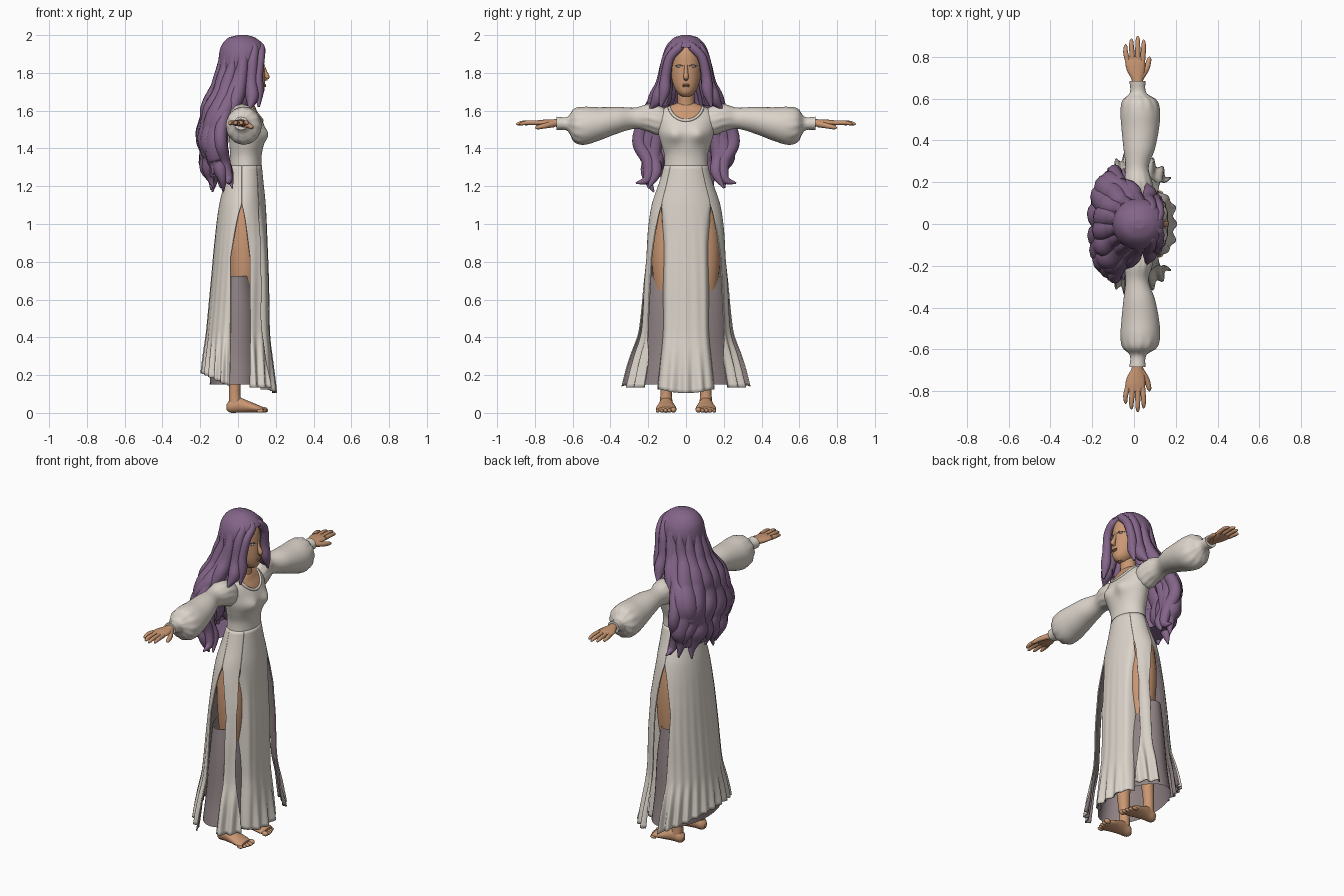
import bpy, bmesh
from mathutils import Vector
from math import sin, cos, pi, asin, acos, exp, radians

if "Cube" in bpy.data.objects:
    bpy.data.objects.remove(bpy.data.objects["Cube"])
def material(name, *rgb):
    m = bpy.data.materials.new(name)
    m.diffuse_color = (*rgb, 1)
    m.use_nodes = True
    m.node_tree.nodes["Principled BSDF"].inputs["Base Color"].default_value = m.diffuse_color
    return m
DRESS = material("cream_cloth", 0.71, 0.655, 0.59)
LINING = material("mauve_grey_lining", 0.28, 0.225, 0.23)
SKIN = material("warm_skin", 0.59, 0.31, 0.17)
HAIR = material("purple_hair", 0.23, 0.13, 0.25)
LIPS = material("lip_brown", 0.45, 0.21, 0.13)
DARK = material("dark_brown", 0.06, 0.04, 0.04)
EYE = material("eye_grey", 0.42, 0.43, 0.46)

def clamp(v, lo=0.0, hi=1.0):
    return max(lo, min(hi, v))

def interp(table, k):
    """Smooth interpolation of table rows by their first column."""
    t = sorted(table)
    k = clamp(k, t[0][0], t[-1][0])
    i = max(j for j in range(len(t) - 1) if t[j][0] <= k)
    p, q, o, r = t[i], t[i + 1], t[max(i - 1, 0)], t[min(i + 2, len(t) - 1)]
    h = q[0] - p[0]
    s = (k - p[0]) / h
    return [(2*s**3 - 3*s*s + 1) * p[c] + (s**3 - 2*s*s + s) * (q[c] - o[c]) / (q[0] - o[0]) * h
            + (3*s*s - 2*s**3) * q[c] + (s**3 - s*s) * (r[c] - p[c]) / (r[0] - p[0]) * h for c in range(1, len(p))]

def grid(name, rows, mats, closed=True, caps=True, rule=None, drop=None, thick=0):
    """Skin rows of points into a smooth surface."""
    bm = bmesh.new()
    vs = [[bm.verts.new(p) for p in row] for row in rows]
    n = len(rows[0])
    for a, b in zip(vs, vs[1:]):
        for j in range(n if closed else n - 1):
            f = bm.faces.new((a[j], b[j], b[(j + 1) % n], a[(j + 1) % n]))
            f.smooth = True
            f.material_index = rule(f.calc_center_median()) if rule else 0
    if caps:
        bm.faces.new(vs[0])
        bm.faces.new(vs[-1][::-1])
        bmesh.ops.recalc_face_normals(bm, faces=bm.faces)
    if drop:
        bmesh.ops.delete(bm, geom=[f for f in bm.faces if drop(f.calc_center_median())], context='FACES')
    me = bpy.data.meshes.new(name)
    bm.to_mesh(me)
    bm.free()
    for m in mats:
        me.materials.append(m)
    ob = bpy.data.objects.new(name, me)
    bpy.context.collection.objects.link(ob)
    if thick:
        mod = ob.modifiers.new("thickness", 'SOLIDIFY')
        mod.thickness, mod.material_offset = thick, len(mats) - 1

def ring_point(table, z, t, grow=0.0):
    xf, xb, ry = interp(table, z)
    return Vector(((xf + xb) / 2 + ((xf - xb) / 2 + grow) * cos(t), (ry + grow) * sin(t), z))

def body(name, table, mats, rows=30, cols=48, shape=lambda p: p, **kw):
    """Loft rows of (z, front x, back x, half width) from top to bottom."""
    lo, hi = min(table)[0], max(table)[0]
    grid(name, [[shape(ring_point(table, hi + (lo - hi) * i / rows, 2*pi*j/cols)) for j in range(cols)]
                for i in range(rows + 1)], mats, **kw)

def limb(name, table, s, mat, n=48, rows=48, ruffle=lambda y, t: 1):
    """Loft rows of (y, centre x, centre z, x radius, z radius) out along the arm."""
    out = []
    for y in [table[0][0] + (table[-1][0] - table[0][0]) * i / rows for i in range(rows + 1)]:
        cx, cz, rx, rz = interp(table, y)
        out.append([Vector((cx + rx*ruffle(y, t)*cos(t), s*y, cz + rz*ruffle(y, t)*sin(t)))
                    for t in [2*pi*j/n for j in range(n)]])
    grid(name, out, [mat])

def tube(name, pts, radii, mat, flat=1.0, steps=5, n=12):
    """Tapered tube through points."""
    tab = [(i, *p, r) for i, (p, r) in enumerate(zip(pts, radii))]
    cnt = (len(pts) - 1) * steps
    ks = [interp(tab, i / steps) for i in range(cnt + 1)]
    rows = []
    for i, (x, y, z, r) in enumerate(ks):
        d = (Vector(ks[min(i + 1, cnt)][:3]) - Vector(ks[max(i - 1, 0)][:3])).normalized()
        ref = Vector((1, 0, 0)) if abs(d.x) < 0.75 else Vector((0, 1, 0))
        u = (ref - d * ref.dot(d)).normalized()
        w = d.cross(u) * flat
        rows.append([Vector((x, y, z)) + u*r*cos(2*pi*j/n) + w*r*sin(2*pi*j/n) for j in range(n)])
    grid(name, rows, [mat])

def blob(name, loc, size, mat):
    grid(name, [[Vector((loc[0] + size[0]*sin(a)*cos(pi*j/8), loc[1] + size[1]*sin(a)*sin(pi*j/8),
                         loc[2] + size[2]*cos(a))) for j in range(16)]
                for a in [0.05 + (pi - 0.1)*i/10 for i in range(11)]], [mat])

# bodice with bust and scooped neckline
BODICE = [(1.64, .075, .0, .05), (1.625, .088, -.03, .09), (1.60, .10, -.05, .14), (1.57, .118, -.055, .158),
          (1.53, .135, -.055, .155), (1.48, .145, -.05, .147), (1.42, .135, -.045, .13),
          (1.36, .125, -.042, .114), (1.29, .124, -.045, .115)]
def bust(p):
    if p.x > 0.04:
        p.x += .024 * sum(exp(-((p.y - s*.065)/.045)**2 - ((p.z - 1.47)/.045)**2) for s in (1, -1))
    return p
body("bodice", BODICE, [DRESS, SKIN], 60, 96, bust, rule=lambda c: int(
    c.x > .03 and (c.y/.092)**2 + ((c.z - 1.64)/.092)**2 < 1 or c.z > 1.625))
trim = []
for a in [radians(9.5 * i) for i in range(-8, 9)]:
    y, z = .092 * sin(a), 1.64 - .092 * cos(a)
    trim.append(bust(ring_point(BODICE, z, asin(clamp(y / interp(BODICE, z)[2], -1, 1)))))
tube("neckline_trim", trim, [.008] * 17, DRESS, steps=3, n=8)

# skirt panels divided by four slits, with gathered ruffle
SKIRT = [(1.31, .126, -.046, .116), (1.22, .135, -.07, .142), (1.1, .147, -.10, .182), (.9, .156, -.125, .215),
         (.7, .163, -.143, .237), (.43, .168, -.168, .257), (.3, .18, -.182, .295), (.1, .198, -.198, .345)]
def slit_angles(z):
    xf, xb, ry = interp(SKIRT, z)
    cx, a = (xf + xb) / 2, (xf - xb) / 2
    k = clamp((1.1 - z) / .28) ** .7
    y0 = .715 * ry if z >= 1.1 else .13
    flare = clamp((.43 - z) / .3)
    return (asin((y0 - .006*k + .02*flare) / ry), asin((y0 + .055*k + .015*clamp((.8 - z)/.3) + .015*flare) / ry),
            acos((.02 + .045*k - cx) / a), acos((.02 - .06*k - cx) / a))
def panel(name, edges, hem, cols, ruffle, curl):
    rows = []
    for i in range(61):
        rows.append([])
        for f in [j / cols for j in range(cols + 1)]:
            z = 1.31 + (hem(f) - 1.31) * i / 60
            a, b = edges(slit_angles(z))
            p = ring_point(SKIRT, z, a + (b - a) * f)
            g = 1 + (.008*clamp((1.1 - z)/.5) + .04*clamp((ruffle - z)/.2)) * cos(28 * (a + (b - a) * f))
            rows[-1].append(Vector((p.x * g + curl(f) * clamp((1.1 - z) / .2), p.y * g, z)))
    grid(name, rows, [DRESS, LINING], closed=False, caps=False, thick=.006)
panel("skirt_front", lambda s: (-s[0], s[0]), lambda f: .125 - .02*sin(pi*f), 60, .35, lambda f: -.065*abs(2*f - 1)**14)
panel("skirt_strip_left", lambda s: (s[1], s[2]), lambda f: .135, 16, .43, lambda f: .022*(1 - f))
panel("skirt_strip_right", lambda s: (-s[2], -s[1]), lambda f: .135, 16, .43, lambda f: .022*f)
panel("skirt_back", lambda s: (s[3], 2*pi - s[3]), lambda f: .14 + .07*sin(pi*f), 128, .43, lambda f: 0)
body("underskirt", [(.725, .095, -.1, .2), (.55, .122, -.12, .218), (.3, .135, -.14, .238), (.15, .145, -.15, .265)],
     [LINING], caps=False)

# head, neck and face
HEAD = [(1.97, .07, 0, .03), (1.94, .11, -.05, .065), (1.9, .13, -.07, .08), (1.84, .138, -.06, .083),
        (1.78, .143, -.04, .078), (1.73, .142, 0, .065), (1.69, .134, .03, .042), (1.675, .115, .06, .02)]
body("head", HEAD, [SKIN])
tube("neck", [(.035, 0, 1.56), (.04, 0, 1.64), (.05, 0, 1.74)], [.056, .046, .045], SKIN, n=24)
def face_x(y, z):
    return ring_point(HEAD, z, asin(y / interp(HEAD, z)[2])).x
tube("nose", [(.131, 0, 1.845), (.143, 0, 1.805), (.153, 0, 1.777), (.14, 0, 1.765)], [.008, .011, .014, .009], SKIN)
blob("upper_lip", (face_x(0, 1.737), 0, 1.737), (.006, .022, .004), LIPS)
blob("lower_lip", (face_x(0, 1.729), 0, 1.729), (.007, .018, .005), LIPS)
for s in (1, -1):
    blob("eye", (face_x(.036, 1.835) - .001, s*.036, 1.835), (.006, .018, .006), EYE)
    tube("eyelash", [(face_x(y, z) + .001, s*y, z) for y, z in ((.016, 1.836), (.036, 1.843), (.058, 1.838))],
         [.002, .002, .001], DARK, n=6)

# sleeves, cuffs, hands
SLEEVE = [(.10, .03, 1.545, .055, .06), (.15, .025, 1.55, .068, .078), (.2, .02, 1.562, .066, .072),
          (.27, .015, 1.56, .055, .056), (.36, .025, 1.55, .075, .07), (.46, .03, 1.53, .09, .088),
          (.54, .03, 1.52, .094, .1), (.595, .027, 1.523, .078, .084), (.625, .02, 1.53, .04, .038),
          (.685, .016, 1.533, .038, .035)]
PALM = [(.66, .016, 1.535, .026, .022), (.69, .016, 1.535, .027, .02), (.73, .01, 1.535, .042, .018),
        (.77, .006, 1.535, .048, .016), (.80, .006, 1.535, .044, .011)]
for s in (1, -1):
    limb("sleeve", SLEEVE, s, DRESS, ruffle=lambda y, t: 1 + .03 * cos(12*t) * (
        exp(-((y - .59)/.04)**2) + exp(-((y - .18)/.05)**2)))
    limb("palm", PALM, s, SKIN, 20, 12)
    for x0, x1, tip in ((-.031, -.040, .86), (-.007, -.012, .888), (.018, .018, .9), (.041, .046, .882)):
        tube("finger", [(x0, s*.785, 1.536), (x1, s*(tip - .04), 1.536), (x1, s*(tip - .01), 1.530), (x1, s*tip, 1.528)],
             [.013, .0115, .008, .002], SKIN)
    tube("thumb", [(.03, s*.70, 1.53), (.06, s*.745, 1.520), (.072, s*.785, 1.512), (.075, s*.80, 1.51)],
         [.018, .014, .011, .003], SKIN)

# legs, feet, toes
LEG = [(1.12, .02, .08, .075), (.95, .025, .095, .085), (.78, .03, .1, .08), (.6, .025, .1, .06),
       (.53, .02, .1, .053), (.4, 0, .1, .05), (.25, -.01, .103, .037), (.12, -.018, .105, .03), (.05, -.015, .105, .034)]
FOOT = [(-.06, .03, .012, .015), (-.045, .035, .03, .033), (0, .042, .036, .041), (.05, .033, .046, .032),
        (.1, .023, .054, .022), (.13, .017, .046, .015)]
for s in (1, -1):
    tube("leg", [(x, s*y, z) for z, x, y, r in LEG], [r for *_, r in LEG], SKIN, steps=4, n=24)
    grid("foot", [[Vector((x, s*.105 + ry*cos(pi*j/10), max(0, cz + rz*sin(pi*j/10)))) for j in range(20)]
                  for x in [-.06 + .19 * i / 20 for i in range(21)] for cz, ry, rz in [interp(FOOT, x)]], [SKIN])
    for k, (x, r) in enumerate(((.138, .015), (.139, .011), (.134, .011), (.127, .01), (.118, .01))):
        blob("toe", (x, s*(.066 + .021*k), r + .001), (.02, r, r), SKIN)

# hair: smooth shell with face opening, then wavy locks hugging it
SHELL = [(2.0, .05, -.0, .02), (1.99, .085, -.045, .058), (1.95, .135, -.085, .10), (1.9, .146, -.1, .12),
         (1.82, .145, -.115, .13), (1.75, .138, -.138, .143), (1.68, .125, -.165, .17), (1.62, .09, -.188, .2),
         (1.55, .01, -.203, .225), (1.45, -.01, -.212, .24), (1.35, -.01, -.2, .235), (1.25, 0, -.18, .22), (1.17, 0, -.15, .19)]
INNER = [(z, f - d, b + d, w - d) for z, f, b, w in SHELL if z > 1.2 for d in [.016 * clamp((1.9 - z) / .15)]]
body("hair_shell", INNER, [HAIR], 70, 72, drop=lambda c: c.x > -.07 if c.z < 1.62 else (
    c.x > .05 and c.z < 1.94 and abs(c.y) < .03 + .065 * clamp((1.94 - c.z) / .09)))
for i in range(8):
    pts, rad = [], []
    for f in [k / 14 for k in range(15)]:
        z = 1.93 + ((1.19, 1.26, 1.17, 1.22, 1.18)[i % 5] - 1.93) * f
        r = .012 + .046 * sin(pi * clamp(f * 1.1) * .7) if f < .8 else .05 * (1.01 - f) / .21
        t = radians(92 + 25.1 * i) + .13 * f * sin(z * 22 + i * 1.7)
        pts.append(ring_point(SHELL, z, t, -.8 * r - .004 + .014 * f * sin(z * 38 + i * .6)))
        rad.append(max(r, .004))
    tube("back_lock", pts, rad, HAIR, flat=1.15, steps=3)
for s in (1, -1):
    for pts, rad in (
        ([(.09, .015, 1.965), (.122, .035, 1.935), (.12, .085, 1.88), (.108, .108, 1.78), (.11, .115, 1.7), (.11, .135, 1.62)],
         [.014, .02, .022, .024, .026, .006]),
        ([(.05, .03, 1.96), (.085, .07, 1.935), (.078, .1, 1.86), (.07, .115, 1.75), (.075, .145, 1.67), (.06, .19, 1.61)],
         [.014, .022, .029, .032, .034, .006]),
        ([(.02, .04, 1.95), (.03, .085, 1.92), (.025, .104, 1.84), (.01, .122, 1.74), (-.01, .16, 1.66), (-.05, .2, 1.56)],
         [.014, .022, .03, .036, .038, .02]),
        ([(-.06, .19, 1.6), (-.09, .235, 1.5), (-.09, .245, 1.42), (-.07, .2, 1.33), (-.05, .205, 1.24), (-.05, .265, 1.215)],
         [.03, .034, .034, .03, .022, .004]),
        ([(-.07, .14, 1.55), (-.085, .16, 1.45), (-.08, .17, 1.35), (-.05, .16, 1.27), (-.03, .2, 1.19)],
         [.03, .034, .032, .026, .004])):
        tube("side_lock", [(x, s*y, z) for x, y, z in pts], rad, HAIR, flat=1.1)
